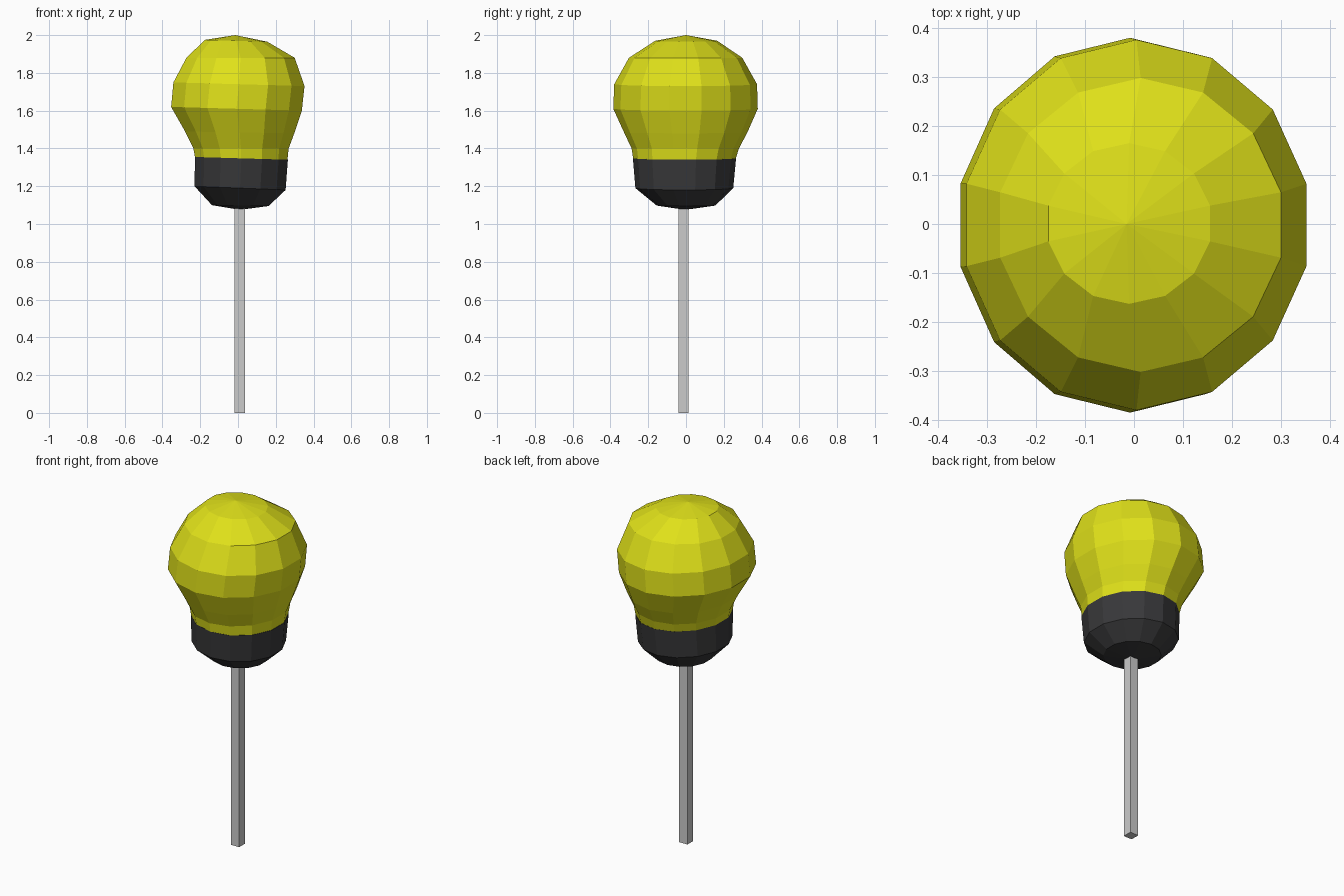
import bpy, bmesh
from math import cos, sin, pi

if "Cube" in bpy.data.objects:
    bpy.data.objects.remove(bpy.data.objects["Cube"])

SIDES = 14


def material(name, color):
    m = bpy.data.materials.new(name)
    m.diffuse_color = (*color, 1)
    m.use_nodes = True
    m.node_tree.nodes["Principled BSDF"].inputs["Base Color"].default_value = m.diffuse_color
    return m


def finish(name, bm, mat=None):
    bmesh.ops.recalc_face_normals(bm, faces=bm.faces)
    me = bpy.data.meshes.new(name)
    bm.to_mesh(me)
    bm.free()
    ob = bpy.data.objects.new(name, me)
    bpy.context.collection.objects.link(ob)
    if mat:
        me.materials.append(mat)
    return ob


# Slightly lopsided lathe: rings are (z at left, z at right, x min, x max, y min, y max)
def lathe(name, rings, mat, top=None, bottom=None):
    bm = bmesh.new()
    loops = []
    for zl, zr, x0, x1, y0, y1 in rings:
        loop = []
        for i in range(SIDES):
            a = pi / 2 + 2 * pi * i / SIDES
            u, v = cos(a) / cos(pi / SIDES), sin(a)
            t = (cos(a) + 1) / 2
            u /= cos(pi / 2 - 3 * 2 * pi / SIDES) / cos(pi / SIDES)
            loop.append(bm.verts.new(((x0 + x1) / 2 + u * (x1 - x0) / 2,
                                      (y0 + y1) / 2 + v * (y1 - y0) / 2,
                                      zl + (zr - zl) * t)))
        loops.append(loop)
    for a, b in zip(loops, loops[1:]):
        for i in range(SIDES):
            j = (i + 1) % SIDES
            bm.faces.new((a[i], a[j], b[j], b[i]))
    for tip, loop in ((bottom, loops[0]), (top, loops[-1])):
        if tip:
            p = bm.verts.new(tip)
            for i in range(SIDES):
                bm.faces.new((loop[i], loop[(i + 1) % SIDES], p))
        else:
            bm.faces.new(loop)
    return finish(name, bm, mat)


yellow = material("yellow", (0.74, 0.75, 0.01))
black = material("black", (0.04, 0.04, 0.042))

# Rounded yellow head
lathe("head", [
    (1.355, 1.34, -0.228, 0.262, -0.280, 0.264),
    (1.40, 1.40, -0.236, 0.268, -0.288, 0.280),
    (1.49, 1.48, -0.280, 0.298, -0.328, 0.325),
    (1.62, 1.60, -0.354, 0.338, -0.385, 0.380),
    (1.75, 1.73, -0.342, 0.352, -0.380, 0.376),
    (1.88, 1.88, -0.273, 0.300, -0.302, 0.298),
    (1.975, 1.965, -0.175, 0.155, -0.163, 0.165),
], yellow, top=(-0.015, 0, 2.0))

# Dark collar below the head
lathe("collar", [
    (1.10, 1.095, -0.138, 0.162, -0.155, 0.155),
    (1.20, 1.18, -0.230, 0.252, -0.268, 0.250),
    (1.355, 1.34, -0.228, 0.264, -0.281, 0.265),
], black, bottom=(0.01, -0.005, 1.075))

# Square stick
bm = bmesh.new()
bmesh.ops.create_cube(bm, size=1)
for v in bm.verts:
    v.co = (0.009 + v.co.x * 0.054, -0.014 + v.co.y * 0.054, (v.co.z + 0.5) * 1.09)
finish("stick", bm)
